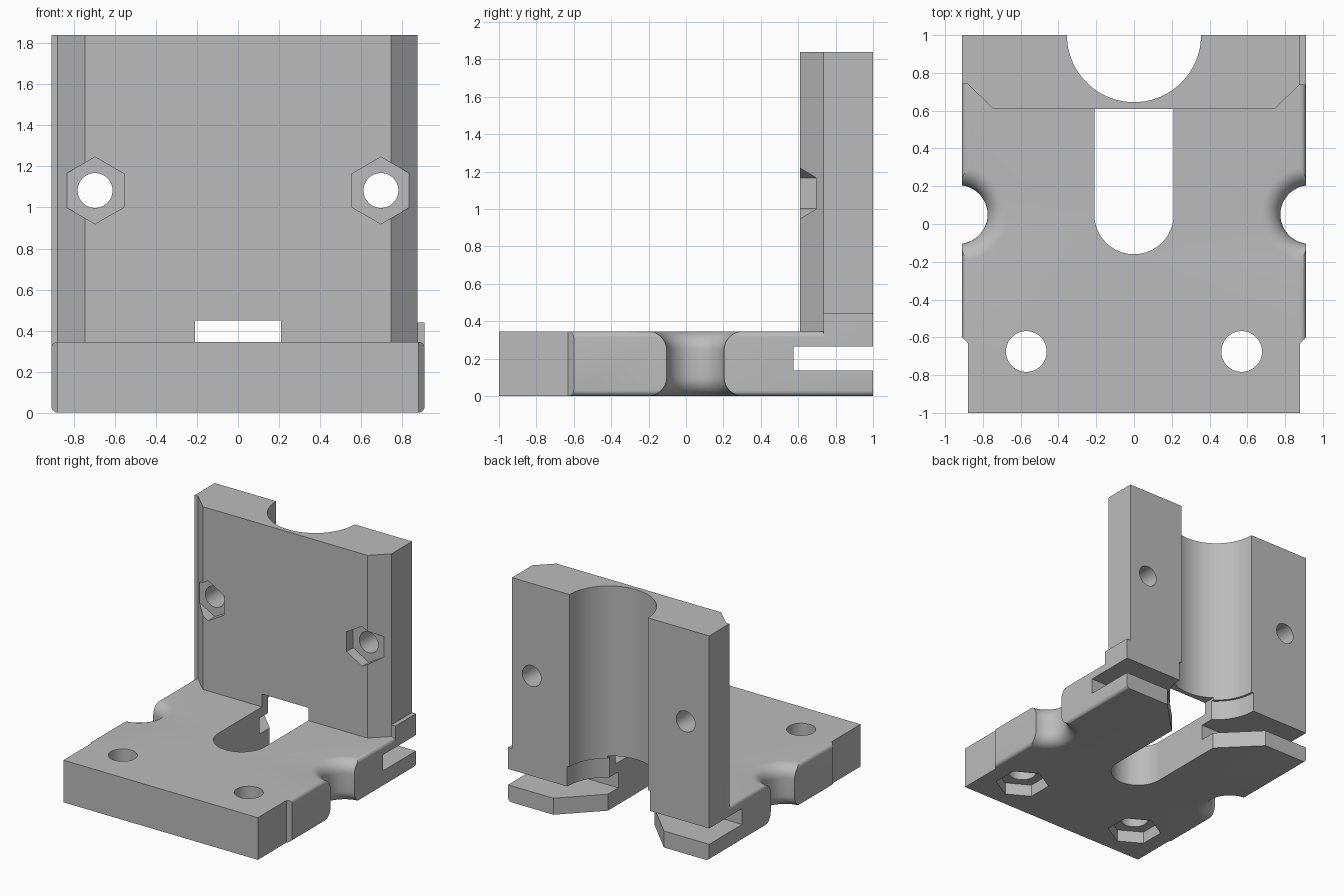
import bpy, bmesh, math
from mathutils import Matrix

cube = bpy.data.objects.get("Cube")
if cube:
    bpy.data.objects.remove(cube)

grey = bpy.data.materials.new("plain_grey")
grey.use_nodes = True
colour = (0.5, 0.5, 0.5, 1)
grey.diffuse_color = colour
grey.node_tree.nodes["Principled BSDF"].inputs["Base Color"].default_value = colour


def make(name, bm):
    bmesh.ops.recalc_face_normals(bm, faces=bm.faces)
    mesh = bpy.data.meshes.new(name)
    bm.to_mesh(mesh)
    bm.free()
    mesh.materials.append(grey)
    ob = bpy.data.objects.new(name, mesh)
    bpy.context.collection.objects.link(ob)
    return ob


def prism_bm(points, z0, z1):
    bm = bmesh.new()
    face = bm.faces.new([bm.verts.new((x, y, z0)) for x, y in points])
    top = bmesh.ops.extrude_face_region(bm, geom=[face])["geom"]
    moved = [v for v in top if isinstance(v, bmesh.types.BMVert)]
    bmesh.ops.translate(bm, verts=moved, vec=(0, 0, z1 - z0))
    return bm


def prism(name, points, z0, z1):
    return make(name, prism_bm(points, z0, z1))


def box(name, x0, x1, y0, y1, z0, z1):
    return prism(name, [(x0, y0), (x1, y0), (x1, y1), (x0, y1)], z0, z1)


def arc(cx, cy, r, a0, a1, n):
    angles = [math.radians(a0 + (a1 - a0) * i / n) for i in range(n + 1)]
    return [(cx + r * math.cos(a), cy + r * math.sin(a)) for a in angles]


def round_cutter(name, x, y, r, z0, z1, sides=48, start=0):
    return prism(name, arc(x, y, r, start, start + 360, sides)[:-1], z0, z1)


def stand_up(ob):
    # Turn a vertical prism so that its height runs along +y
    ob.data.transform(Matrix(((1, 0, 0, 0), (0, 0, 1, 0), (0, 1, 0, 0), (0, 0, 0, 1))))
    ob.data.flip_normals()
    return ob


def combine(target, other, operation="DIFFERENCE"):
    mod = target.modifiers.new(other.name, "BOOLEAN")
    mod.operation, mod.object, mod.solver = operation, other, "EXACT"
    bpy.context.view_layer.objects.active = target
    bpy.ops.object.modifier_apply(modifier=mod.name)
    bpy.data.objects.remove(other)


# Base plate: narrower nose, rounded long side edges
BASE_TOP = 0.345
half = [(0.88, -1), (0.88, -0.63), (0.91, -0.6), (0.91, 1)]
bm = prism_bm(half + [(-x, y) for x, y in reversed(half)], 0, BASE_TOP)
edges = [e for e in bm.edges
         if all(abs(v.co.x) > 0.9 for v in e.verts)
         and abs(e.verts[0].co.y - e.verts[1].co.y) > 1]
bmesh.ops.bevel(bm, geom=edges, offset=0.03, segments=5, profile=0.5, affect="EDGES")
bracket = make("bracket", bm)

# Side grips: waisted cutters with flared top and bottom
for side in (-1, 1):
    bm = bmesh.new()
    flare, waist = 0.1, 0.155
    lower = [(waist + flare * (1 - math.sin(a)), flare * (1 - math.cos(a)))
             for a in (math.radians(9 * i) for i in range(11))]
    outline = [(waist + flare, -0.05)] + lower
    outline += [(r, BASE_TOP - z) for r, z in reversed(outline)]
    outline = [(0, -0.05)] + outline + [(0, BASE_TOP + 0.05)]
    verts = [bm.verts.new((r, 0, z)) for r, z in outline]
    rim = [bm.edges.new(pair) for pair in zip(verts, verts[1:])]
    bmesh.ops.spin(bm, geom=verts + rim, cent=(0, 0, 0), axis=(0, 0, 1),
                   angle=math.tau, steps=48)
    bmesh.ops.remove_doubles(bm, verts=bm.verts, dist=0.0001)
    bmesh.ops.translate(bm, verts=bm.verts, vec=(side * 0.93, 0.05, 0))
    combine(bracket, make("grip_cutter", bm))

# Upright wall with chamfered front corners, plus a foot on its left
wall = prism("wall", [(-0.91, 1), (-0.91, 0.74), (-0.88, 0.74), (-0.745, 0.61),
                      (0.745, 0.61), (0.875, 0.735), (0.875, 1)], 0.2, 1.84)
combine(bracket, wall, "UNION")
combine(bracket, box("wall_foot", 0.7, 0.91, 0.735, 1, 0.2, 0.44), "UNION")

# Vertical half-round channel at the back, wider near its bottom
combine(bracket, round_cutter("channel_cutter", 0, 1, 0.355, 0.4, 2, 96))
combine(bracket, round_cutter("channel_foot_cutter", 0, 1, 0.375, 0.2, 0.43, 96))

# Rounded slot through the base, with a flared mouth in the lower lip
slot = [(0.21, 1.1)] + arc(0, 0.05, 0.21, 0, -180, 32) + [(-0.21, 1.1)]
combine(bracket, prism("slot_cutter", slot, -0.1, 0.45))
mouth = [(-0.21, 0.71), (0.21, 0.71), (0.6, 1.1), (-0.6, 1.1)]
combine(bracket, prism("mouth_cutter", mouth, -0.1, 0.2))

# Horizontal slit under the wall
combine(bracket, box("slit_cutter", -1.1, 1.1, 0.575, 1.1, 0.135, 0.265))

# Bolt holes and hexagonal nut pockets
for side in (-1, 1):
    x = side * 0.57
    combine(bracket, round_cutter("base_hole", x, -0.675, 0.108, -0.1, 0.5))
    combine(bracket, round_cutter("base_nut", x, -0.675, 0.207, -0.1, 0.1, 6, 30))
    x = side * 0.697
    combine(bracket, stand_up(round_cutter("wall_hole", x, 1.083, 0.085, 0.5, 1.1)))
    combine(bracket, stand_up(round_cutter("wall_nut", x, 1.083, 0.163, 0.5, 0.695, 6, 30)))

bpy.ops.object.select_all(action="DESELECT")
bracket.select_set(True)
bpy.context.view_layer.objects.active = bracket
bpy.ops.object.shade_smooth_by_angle(angle=math.radians(30))
